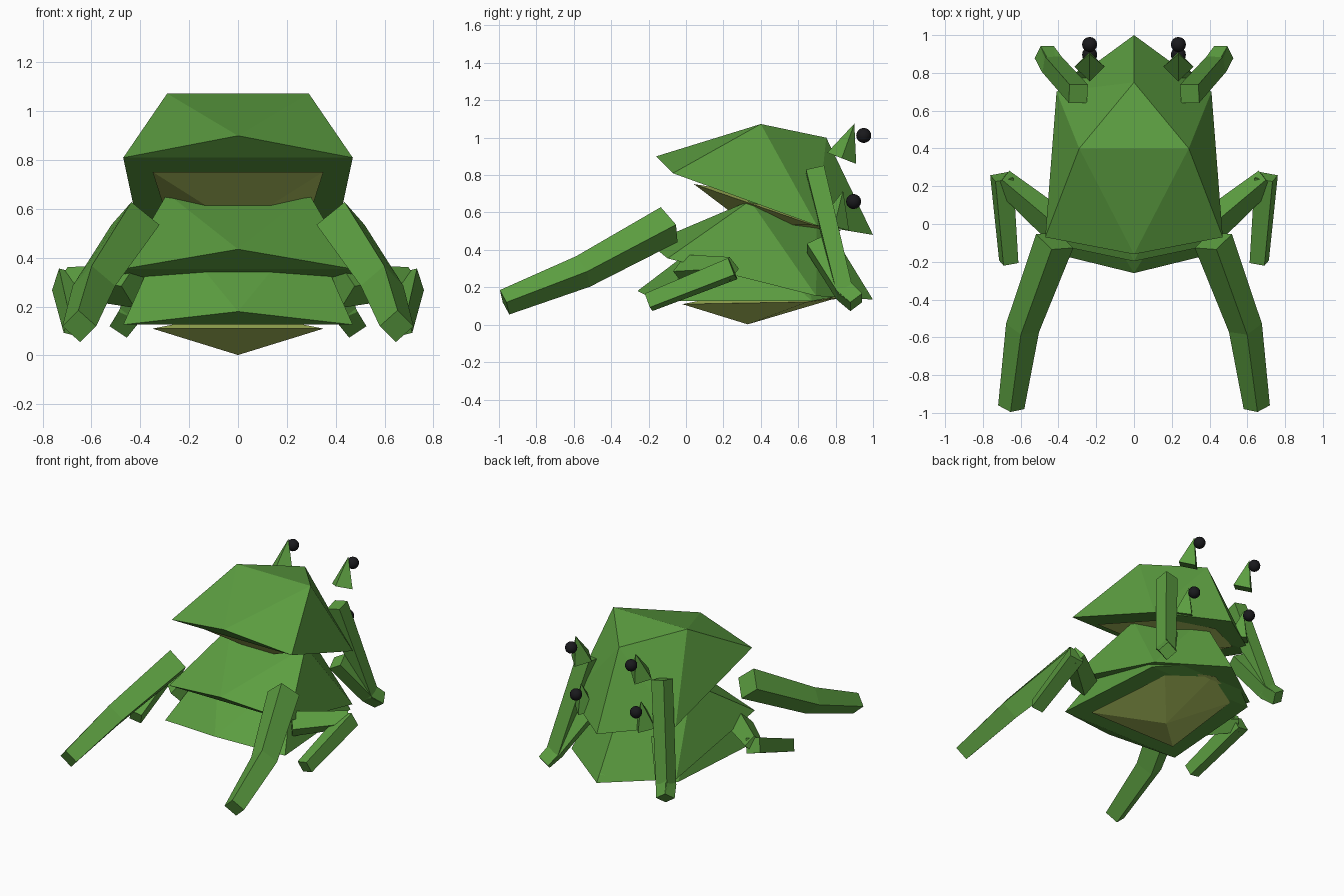
import bpy, bmesh, math
from mathutils import Vector, Matrix

if "Cube" in bpy.data.objects:
    bpy.data.objects.remove(bpy.data.objects["Cube"])


def material(name, color):
    m = bpy.data.materials.new(name)
    m.diffuse_color = (*color, 1)
    m.use_nodes = True
    m.node_tree.nodes["Principled BSDF"].inputs["Base Color"].default_value = m.diffuse_color
    return m


GREEN = material("leaf_green", (0.107, 0.342, 0.052))
BELLY = material("belly_olive", (0.44, 0.57, 0.12))
BLACK = material("eye_black", (0.01, 0.01, 0.012))


def finish(name, bm, mat, matrix=Matrix()):
    bmesh.ops.recalc_face_normals(bm, faces=bm.faces)
    mesh = bpy.data.meshes.new(name)
    bm.to_mesh(mesh)
    bm.free()
    mesh.materials.append(mat)
    ob = bpy.data.objects.new(name, mesh)
    ob.matrix_world = matrix
    bpy.context.collection.objects.link(ob)
    return ob


def hull(name, pts, mat, matrix):
    """Convex faceted solid; points off the centre plane are mirrored."""
    bm = bmesh.new()
    for x, y, z in pts:
        bm.verts.new((x, y, z))
        if x:
            bm.verts.new((-x, y, z))
    bmesh.ops.convex_hull(bm, input=bm.verts[:])
    loose = [v for v in bm.verts if not v.link_faces]
    bmesh.ops.delete(bm, geom=loose, context='VERTS')
    return finish(name, bm, mat, matrix)


def limb(name, path, radii, ref, roll):
    """Four-sided tapered tube along a bent path, made on both sides."""
    for side, label in ((1, "right"), (-1, "left")):
        bm = bmesh.new()
        pts = [Vector(p) for p in path]
        rings = []
        for i, p in enumerate(pts):
            a = (p - pts[i - 1]).normalized() if i else Vector()
            b = (pts[i + 1] - p).normalized() if i < len(pts) - 1 else Vector()
            d = (a + b).normalized()
            u = d.cross(Vector(ref)).normalized()
            v = u.cross(d)
            ring = []
            for k in range(4):
                t = math.radians(roll + 90 * k)
                q = p + (u * math.cos(t) + v * math.sin(t)) * radii[i]
                ring.append(bm.verts.new((q.x * side, q.y, q.z)))
            rings.append(ring)
        for r, s in zip(rings, rings[1:]):
            for k in range(4):
                bm.faces.new((r[k], r[(k + 1) % 4], s[(k + 1) % 4], s[k]))
        bm.faces.new(rings[0])
        bm.faces.new(rings[-1])
        finish(f"{name}_{label}", bm, GREEN)


# Faceted shell, measured from its front tip in the tilted pose
SHELL = [(0, 0, 0), (0.47, 0.09, -0.09), (0.29, 0.56, 0.173),
         (0, 0.91, 0.10), (0.41, 0.86, -0.37), (0, 1.16, -0.42)]
# Belly, measured from the front tip in the level pose
BELLY_PTS = [(0.35, 0.24, -0.07), (0, 0.59, -0.178), (0.28, 0.91, -0.058),
             (0, 1.07, -0.036), (0, 0.6, 0.0)]
LEVEL = 20
# Front tip position and tilt of the three stacked shells
POSES = {"upper": (-0.16, 0.90, 0), "middle": (-0.197, 0.435, 5.8),
         "lower": (-0.26, 0.18, LEVEL)}

for level, (ty, tz, tilt) in POSES.items():
    move = Matrix.Translation((0, ty, tz))
    mat = move @ Matrix.Rotation(math.radians(tilt), 4, 'X')
    hull(f"{level}_body", SHELL, GREEN, mat)
    hull(f"{level}_belly", BELLY_PTS, BELLY,
         move @ Matrix.Rotation(math.radians(tilt - LEVEL), 4, 'X'))
    if level == "lower":
        continue
    for s, label in ((1, "right"), (-1, "left")):
        # Pyramid eye mount
        bm = bmesh.new()
        base = [bm.verts.new((s * 0.235 + dx, y, z)) for dx, y, z in
                ((0, 0.915, 0.02), (0.08, 0.993, -0.01), (0, 1.07, -0.04), (-0.08, 0.993, -0.01))]
        tip = bm.verts.new((s * 0.235, 1.06, 0.175))
        bm.faces.new(base)
        for k in range(4):
            bm.faces.new((base[k], base[(k + 1) % 4], tip))
        finish(f"{level}_eye_mount_{label}", bm, GREEN, mat)
        # Eyeball
        bm = bmesh.new()
        bmesh.ops.create_uvsphere(bm, u_segments=16, v_segments=10, radius=0.04)
        bmesh.ops.translate(bm, verts=bm.verts, vec=(s * 0.235, 1.11, 0.112))
        for f in bm.faces:
            f.smooth = True
        finish(f"{level}_eyeball_{label}", bm, BLACK, mat)

# Long legs reaching to the front
limb("long_leg", [(0.42, -0.09, 0.535), (0.59, -0.55, 0.285), (0.65, -0.97, 0.12)],
     (0.105, 0.09, 0.07), (0, 0, 1), 0)

# Folded side legs: thigh and shank
limb("folded_thigh", [(0.42, 0.0, 0.285), (0.70, 0.235, 0.30)], (0.09, 0.062), (0, 0, 1), 0)
limb("folded_shank", [(0.70, 0.25, 0.30), (0.663, -0.20, 0.12)], (0.07, 0.058), (0, 0, 1), 30)

# Rear arms of the upper and middle shells, meeting at the same foot
for level, z in (("upper", 0.83), ("middle", 0.43)):
    limb(f"{level}_rear_arm", [(0.295, 0.69, z), (0.435, 0.845, 0.18), (0.475, 0.91, 0.12)],
         (0.07, 0.066, 0.06), (0, 1, 0), 45)
